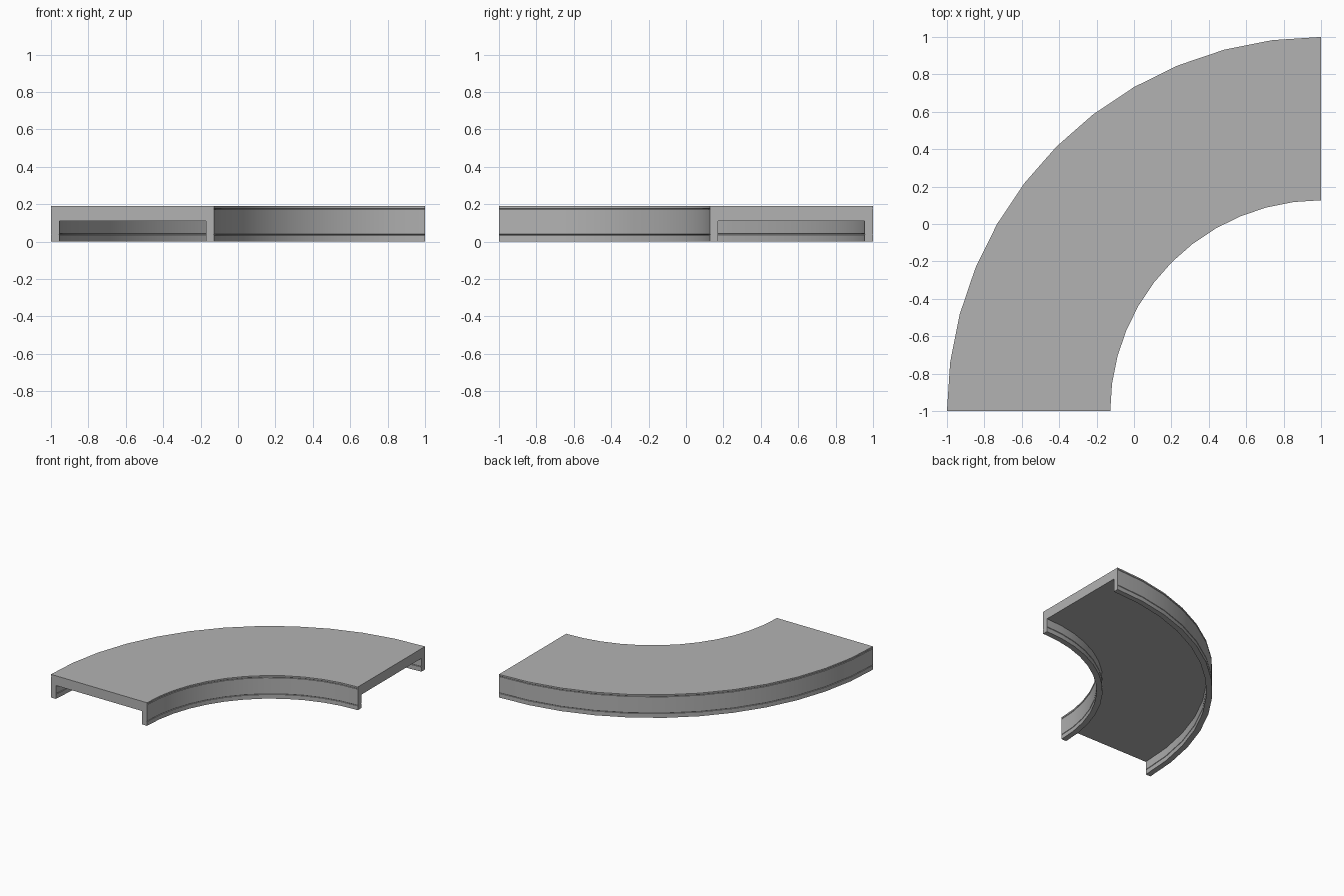
import bpy, bmesh
from math import radians
from mathutils import Matrix, Vector

cube = bpy.data.objects.get("Cube")
if cube:
    bpy.data.objects.remove(cube)

CENTRE = Vector((1, -1, 0))
OUTER, INNER = 2.0, 1.127
WALL, HEIGHT, UNDERSIDE = 0.045, 0.19, 0.11
STEPS = 12

concrete = bpy.data.materials.new("grey concrete")
concrete.use_nodes = True
colour = (0.45, 0.45, 0.45, 1)
concrete.diffuse_color = colour
concrete.node_tree.nodes["Principled BSDF"].inputs["Base Color"].default_value = colour


def sweep(name, profile):
    """Sweep a closed (radius, height) profile through a quarter turn."""
    bm = bmesh.new()
    verts = [bm.verts.new(CENTRE + Vector((0, r, z))) for r, z in profile]
    start = bm.faces.new(verts)
    rings = [verts]
    for i in range(1, STEPS + 1):
        turn = Matrix.Rotation(radians(90) * i / STEPS, 3, 'Z')
        rings.append([bm.verts.new(CENTRE + turn @ (v.co - CENTRE)) for v in verts])
    n = len(verts)
    for a, b in zip(rings, rings[1:]):
        for k in range(n):
            bm.faces.new((a[k], a[(k + 1) % n], b[(k + 1) % n], b[k]))
    bm.faces.new(rings[-1])
    bmesh.ops.recalc_face_normals(bm, faces=bm.faces)
    mesh = bpy.data.meshes.new(name)
    bm.to_mesh(mesh)
    bm.free()
    mesh.materials.append(concrete)
    ob = bpy.data.objects.new(name, mesh)
    bpy.context.collection.objects.link(ob)
    bpy.ops.object.select_all(action='DESELECT')
    ob.select_set(True)
    bpy.context.view_layer.objects.active = ob
    bpy.ops.object.shade_smooth_by_angle(angle=radians(30))


def groove(r, z, inward):
    """A shallow V groove in a wall face, listed from bottom to top."""
    return [(r, z - 0.003), (r + inward * 0.003, z), (r, z + 0.003)]


def side_wall(name, exposed, inward):
    """Wall with two grooves on its exposed face and one on its hidden face."""
    back = exposed + inward * WALL
    front = [(exposed, 0)] + groove(exposed, 0.037, inward)
    front += groove(exposed, 0.175, inward) + [(exposed, HEIGHT)]
    rear = [(back, 0)] + groove(back, 0.04, -inward) + [(back, HEIGHT)]
    sweep(name, front + rear[::-1])


# Curved deck slab between the two walls
a, b = INNER + WALL, OUTER - WALL
sweep("deck", [(a, UNDERSIDE), (b, UNDERSIDE), (b, HEIGHT), (a, HEIGHT)])

# Side walls that carry the deck
side_wall("outer_wall", OUTER, -1)
side_wall("inner_wall", INNER, 1)
